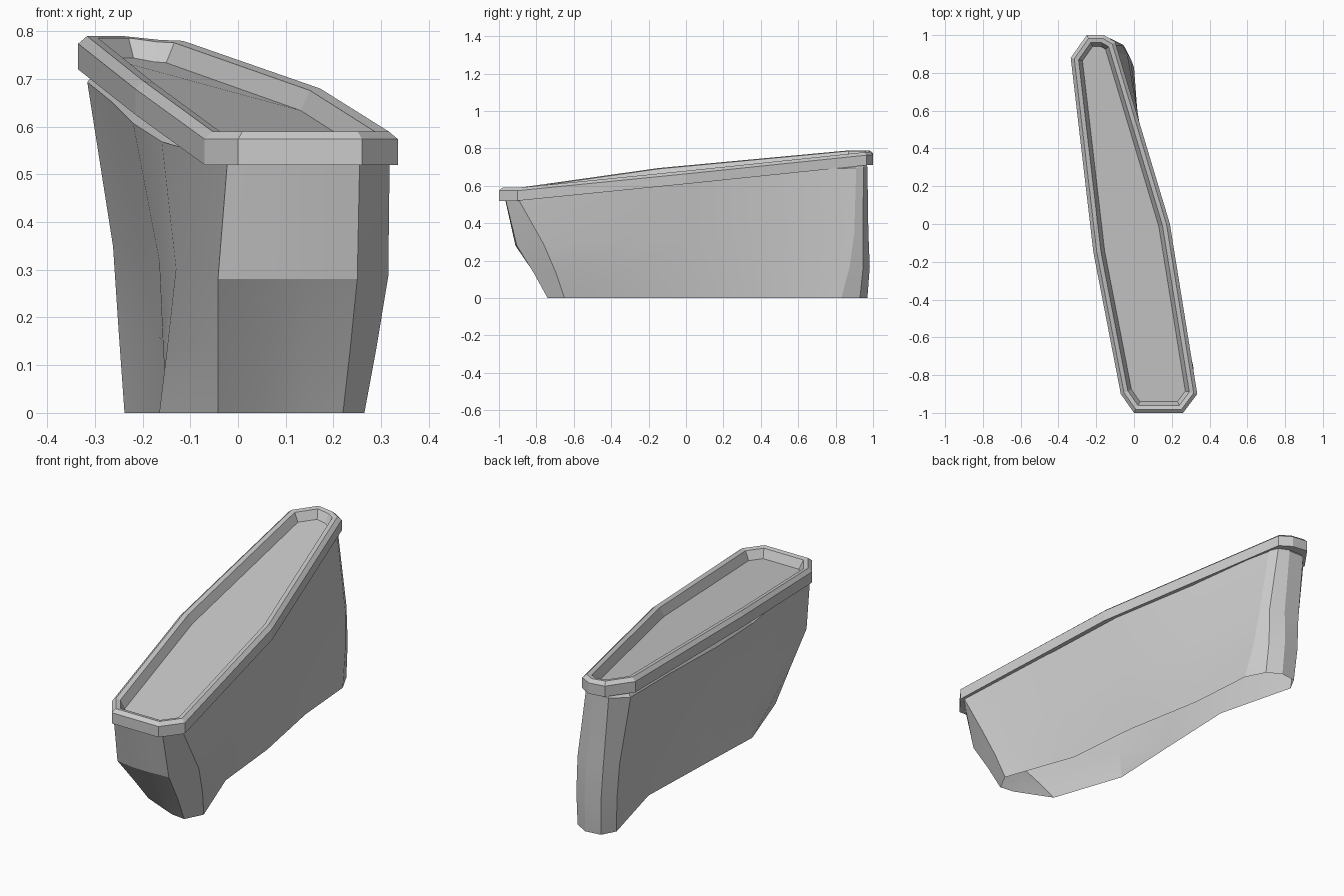
import bpy, bmesh, math
from mathutils import Vector

if "Cube" in bpy.data.objects:
    bpy.data.objects.remove(bpy.data.objects["Cube"])


def loft(name, rings, cap_start=False, cap_end=False):
    """Skin a stack of closed rings with quads, optionally capping the ends."""
    bm = bmesh.new()
    loops = [[bm.verts.new(p) for p in ring] for ring in rings]
    for a, b in zip(loops, loops[1:]):
        n = len(a)
        for i in range(n):
            j = (i + 1) % n
            bm.faces.new((a[i], a[j], b[j], b[i]))
    if cap_start:
        bm.faces.new(loops[0][::-1])
    if cap_end:
        bm.faces.new(loops[-1])
    bm.normal_update()
    me = bpy.data.meshes.new(name)
    bm.to_mesh(me)
    bm.free()
    ob = bpy.data.objects.new(name, me)
    bpy.context.collection.objects.link(ob)
    return ob


def inset(ring, d, dz):
    """Mitred inward offset of a counter-clockwise ring, shifted by dz."""
    out = []
    for i, p in enumerate(ring):
        p = Vector(p)
        e1 = (p - Vector(ring[i - 1])).xy.normalized()
        e2 = (Vector(ring[(i + 1) % len(ring)]) - p).xy.normalized()
        n1, n2 = Vector((-e1.y, e1.x)), Vector((-e2.y, e2.x))
        m = (n1 + n2) * d / (1 + n1.dot(n2))
        out.append((p.x + m.x, p.y + m.y, p.z + dz))
    return out


# Rim with a sunken floor: outline (x, y, top z) swept through a lip profile
outline = [(0, -1, .59), (.26, -1, .59), (.335, -.9, .59), (.19, 0, .68),
           (-.10, .965, .78), (-.16, 1, .782), (-.25, 1, .79),
           (-.335, .88, .79), (-.215, -.15, .695), (-.07, -.9, .59)]
lip = [(0, -.07), (0, -.016), (.018, 0), (.04, -.004), (.06, -.046)]
loft("rim_and_floor", [inset(outline, d, dz) for d, dz in lip], True, True)

# Hull walls: base, middle and top cross-sections, open underneath
base = [(.05, -.69), (.145, -.73), (.22, -.74), (.265, -.65), (.135, -.29),
        (.10, .09), (.025, .50), (0, .83), (-.05, .93), (-.12, .97),
        (-.2, .96), (-.238, .89), (-.135, .49), (-.15, .07), (-.165, -.29),
        (-.042, -.65)]
middle = [(.05, -.91), (.15, -.912), (.25, -.905), (.315, -.76), (.19, -.33),
          (.13, .07), (.035, .50), (-.035, .90), (-.06, .945), (-.13, .975),
          (-.22, .97), (-.262, .90), (-.20, .5), (-.165, .07), (-.13, -.3),
          (-.042, -.895)]
top = [(.06, -.965), (.16, -.967), (.255, -.965), (.318, -.9), (.225, -.35),
       (.16, .05), (.02, .50), (-.085, .91), (-.11, .95), (-.165, .97),
       (-.25, .97), (-.316, .89), (-.265, .5), (-.22, .07), (-.16, -.3),
       (-.022, -.955)]
# The upper edge drops slightly below the rim around the back and left side
drop = [0] * 7 + [.03] * 8 + [0]

upper = [(x, y, .63 + .105 * y - d) for (x, y), d in zip(top, drop)]
# Ledge that closes the gap up to the underside of the rim
ledge = [(x, y, z + d) for (x, y, z), d in zip(inset(upper, .022, 0), drop)]
rings = [[(x, y, 0) for x, y in base],
         [((a + c) / 2, (b + d) / 2 + .01, .15 + .02 * d)
          for (a, b), (c, d) in zip(base, middle)],
         [(x, y, .315 + .038 * y) for x, y in middle],
         upper, ledge]
hull = loft("hull", rings)

bpy.context.view_layer.objects.active = hull
hull.select_set(True)
bpy.ops.object.shade_smooth_by_angle(angle=math.radians(15))
